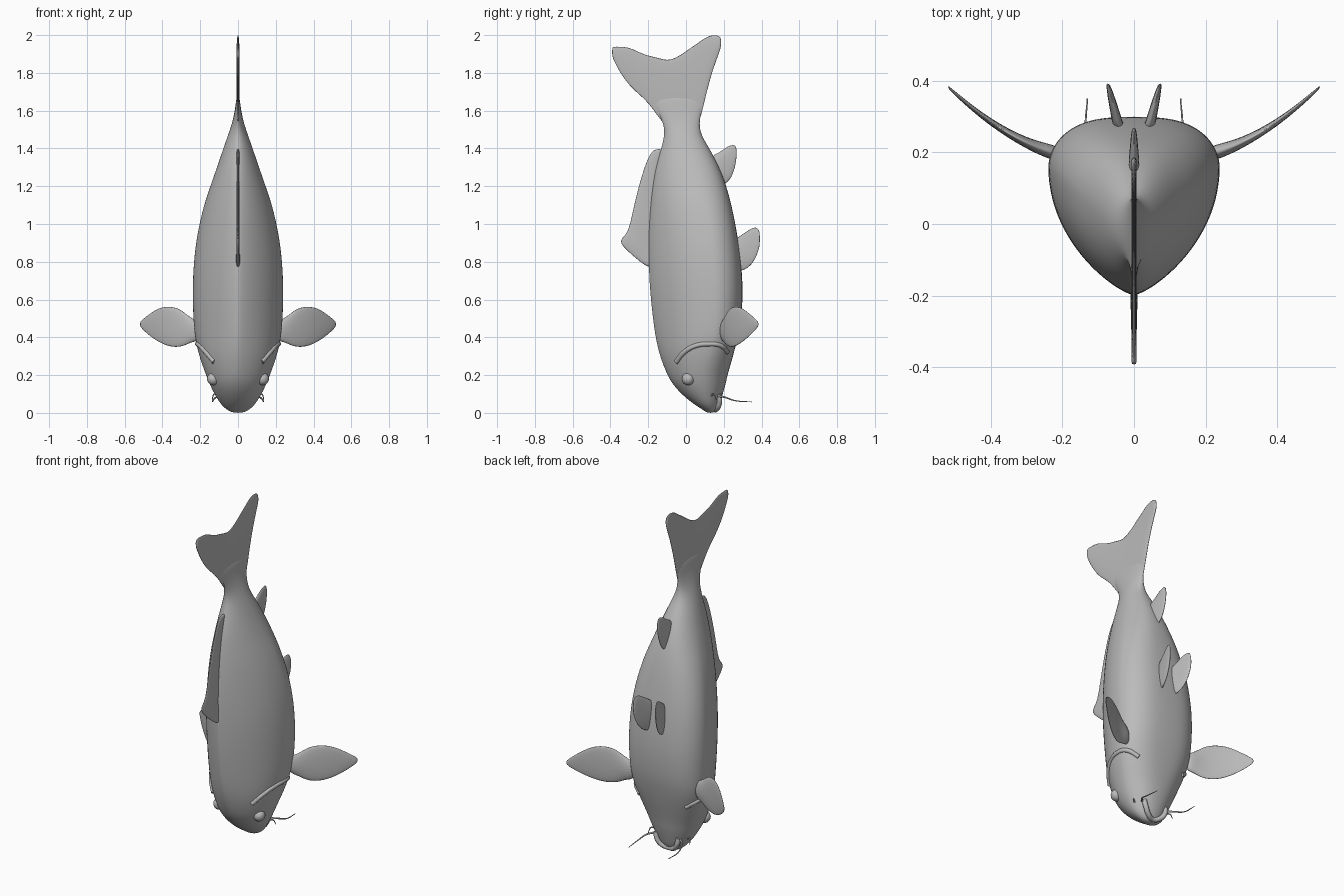
import bpy, bmesh, math
from mathutils import Vector

cube = bpy.data.objects.get("Cube")
if cube:
    bpy.data.objects.remove(cube, do_unlink=True)

grey = bpy.data.materials.new("plain grey")
grey.use_nodes = True
colour = (0.5, 0.5, 0.5, 1)
grey.diffuse_color = colour
grey.node_tree.nodes["Principled BSDF"].inputs["Base Color"].default_value = colour


def finish(name, bm, levels=1):
    """Turn a bmesh into a smooth, subdivided object."""
    bmesh.ops.recalc_face_normals(bm, faces=bm.faces[:])
    mesh = bpy.data.meshes.new(name)
    for face in bm.faces:
        face.smooth = True
    bm.to_mesh(mesh)
    bm.free()
    mesh.materials.append(grey)
    obj = bpy.data.objects.new(name, mesh)
    bpy.context.collection.objects.link(obj)
    if levels:
        mod = obj.modifiers.new("Smooth", 'SUBSURF')
        mod.levels = mod.render_levels = levels
    return obj


def loft(name, rings, levels=1):
    """Skin closed rings of points and cap both ends."""
    bm = bmesh.new()
    loops = [[bm.verts.new(p) for p in ring] for ring in rings]
    count = len(loops[0])
    for a, b in zip(loops, loops[1:]):
        for i in range(count):
            j = (i + 1) % count
            bm.faces.new((a[i], a[j], b[j], b[i]))
    bm.faces.new(loops[0])
    bm.faces.new(loops[-1])
    return finish(name, bm, levels)


def fin(name, stations, thick, thin, place):
    """Loft lens-shaped slices; each station is (position, low edge, high edge)."""
    rings = []
    last = len(stations) - 1
    for k, (s, low, high) in enumerate(stations):
        half = (thick + (thin - thick) * k / last) / 2
        ring = []
        for i in range(16):
            a = math.tau * i / 16
            edge = (low + high) / 2 + (high - low) / 2 * math.cos(a)
            ring.append(place(s, edge, half * math.sin(a)))
        rings.append(ring)
    return loft(name, rings)


def tube(name, points, radius, tip=1.0):
    """Smooth tapered tube through a few points."""
    curve = bpy.data.curves.new(name, 'CURVE')
    curve.dimensions = '3D'
    curve.bevel_depth = radius
    curve.bevel_resolution = 3
    curve.use_fill_caps = True
    spline = curve.splines.new('BEZIER')
    spline.bezier_points.add(len(points) - 1)
    for k, (bp, p) in enumerate(zip(spline.bezier_points, points)):
        bp.co = p
        bp.handle_left_type = bp.handle_right_type = 'AUTO'
        bp.radius = 1 + (tip - 1) * k / (len(points) - 1)
    curve.materials.append(grey)
    obj = bpy.data.objects.new(name, curve)
    bpy.context.collection.objects.link(obj)
    return obj


# Body stations: height, back edge, belly edge, half width
BODY = [
    (0.0, 0.11, 0.15, 0.03), (0.02, 0.085, 0.165, 0.065), (0.05, 0.035, 0.18, 0.095),
    (0.1, -0.025, 0.195, 0.125), (0.15, -0.07, 0.21, 0.15), (0.2, -0.1, 0.22, 0.17),
    (0.3, -0.14, 0.25, 0.207), (0.4, -0.163, 0.275, 0.23), (0.5, -0.177, 0.295, 0.238),
    (0.65, -0.193, 0.303, 0.242), (0.8, -0.2, 0.293, 0.236), (0.95, -0.2, 0.272, 0.217),
    (1.1, -0.19, 0.242, 0.182), (1.2, -0.178, 0.215, 0.147), (1.3, -0.162, 0.178, 0.112),
    (1.4, -0.132, 0.125, 0.078), (1.47, -0.113, 0.08, 0.053), (1.53, -0.118, 0.07, 0.032),
    (1.6, -0.15, 0.08, 0.016), (1.68, -0.2, 0.09, 0.008),
]


def section(z):
    """Interpolated widest line, back and belly depth, width and fullness."""
    for a, b in zip(BODY, BODY[1:]):
        if a[0] <= z <= b[0]:
            f = (z - a[0]) / (b[0] - a[0])
            back, belly, width = (a[i] + (b[i] - a[i]) * f for i in (1, 2, 3))
            break
    trunk = max(0, min(1, z / 0.4, (1.6 - z) / 0.6))
    mid = back + (belly - back) * (0.5 + 0.2 * trunk)
    return mid, mid - back, belly - mid, width, 1 + 0.5 * trunk, 1 - 0.3 * trunk


def skin_x(y, z):
    """Half width of the body at a given depth and height."""
    mid, back, belly, width, sharp, full = section(z)
    t = (y - mid) / (belly if y > mid else back)
    return width * max(0, 1 - t * t) ** ((full if y > mid else sharp) / 2)


rings = []
for row in BODY:
    mid, back, belly, width, sharp, full = section(row[0])
    ring = []
    for i in range(32):
        a = math.tau * i / 32
        c, s = math.cos(a), math.sin(a)
        x = width * abs(c) ** (full if s > 0 else sharp)
        ring.append((math.copysign(x, c), mid + s * (belly if s > 0 else back), row[0]))
    rings.append(ring)
loft("body", rings, 2)

# Forked tail, sliced from back lobe to belly lobe
fin("tail_fin", [
    (-0.392, 1.89, 1.935), (-0.38, 1.86, 1.94), (-0.35, 1.8, 1.94), (-0.3, 1.73, 1.938),
    (-0.25, 1.685, 1.912), (-0.2, 1.64, 1.893), (-0.15, 1.57, 1.885), (-0.1, 1.5, 1.868),
    (-0.05, 1.49, 1.885), (0, 1.49, 1.92), (0.05, 1.49, 1.955), (0.08, 1.56, 1.975),
    (0.105, 1.68, 1.992), (0.14, 1.81, 2.003), (0.17, 1.89, 2.0), (0.187, 1.94, 1.985)],
    0.014, 0.014, lambda s, e, o: (o, s, e))

# Long back fin with a tall leading point
fin("dorsal_fin", [
    (0.77, -0.2, -0.15), (0.8, -0.245, -0.15), (0.86, -0.315, -0.15), (0.9, -0.352, -0.15),
    (0.925, -0.343, -0.15), (0.955, -0.307, -0.15), (1.05, -0.287, -0.15),
    (1.18, -0.257, -0.14), (1.3, -0.222, -0.12), (1.37, -0.193, -0.1), (1.398, -0.165, -0.12)],
    0.02, 0.014, lambda s, e, o: (o, e, s))

fin("anal_fin", [
    (0.12, 1.2, 1.36), (0.18, 1.203, 1.38), (0.21, 1.21, 1.408), (0.24, 1.24, 1.42),
    (0.26, 1.3, 1.42), (0.268, 1.35, 1.4)],
    0.035, 0.008, lambda s, e, o: (o, s, e))

for side, label in ((1, "left"), (-1, "right")):
    # Paired fins
    fin(label + "_pectoral_fin", [
        (0.2, 0.38, 0.48), (0.25, 0.373, 0.505), (0.28, 0.355, 0.53), (0.31, 0.347, 0.553),
        (0.35, 0.346, 0.565), (0.4, 0.362, 0.565), (0.45, 0.392, 0.54), (0.5, 0.435, 0.5),
        (0.52, 0.46, 0.48)],
        0.045, 0.008,
        lambda s, e, o: (side * s, 0.2 + 0.3 * (s - 0.23) + 1.15 * (s - 0.23) ** 2 + o, e))
    fin(label + "_pelvic_fin", [
        (0.25, 0.75, 0.92), (0.29, 0.747, 0.94), (0.33, 0.765, 0.97), (0.36, 0.8, 0.985),
        (0.38, 0.845, 0.982), (0.392, 0.89, 0.955)],
        0.035, 0.008, lambda s, e, o: (side * (0.045 + 0.25 * (s - 0.28) + o), s, e))

    # Eye set into the side of the head
    bm = bmesh.new()
    bmesh.ops.create_uvsphere(bm, u_segments=20, v_segments=12, radius=0.034)
    bmesh.ops.translate(bm, verts=bm.verts, vec=Vector((side * (skin_x(0.012, 0.18) - 0.012), 0.012, 0.18)))
    finish(label + "_eye", bm, 0)

    # Raised rim of the gill cover, following the skin
    rim = [(-0.05, 0.27), (-0.01, 0.32), (0.05, 0.355), (0.12, 0.365), (0.18, 0.358), (0.22, 0.32)]
    tube(label + "_gill_rim", [(side * (skin_x(y, z) - 0.007), y, z) for y, z in rim], 0.014, 0.9)

    # Whisker at the corner of the mouth, and a shorter one above it
    tube(label + "_long_barbel", [
        (side * 0.085, 0.17, 0.09), (side * 0.115, 0.205, 0.083),
        (side * 0.133, 0.26, 0.065), (side * 0.13, 0.35, 0.058)], 0.006, 0.3)
    tube(label + "_short_barbel", [
        (side * 0.1, 0.13, 0.085), (side * 0.125, 0.145, 0.1), (side * 0.137, 0.16, 0.07)], 0.005, 0.4)

# Curved lip around the mouth
lip = [(0.075, 0.175, 0.1), (0.065, 0.178, 0.06), (0.04, 0.168, 0.028), (0, 0.155, 0.016)]
tube("lip", lip + [(-x, y, z) for x, y, z in reversed(lip[:-1])], 0.014)
